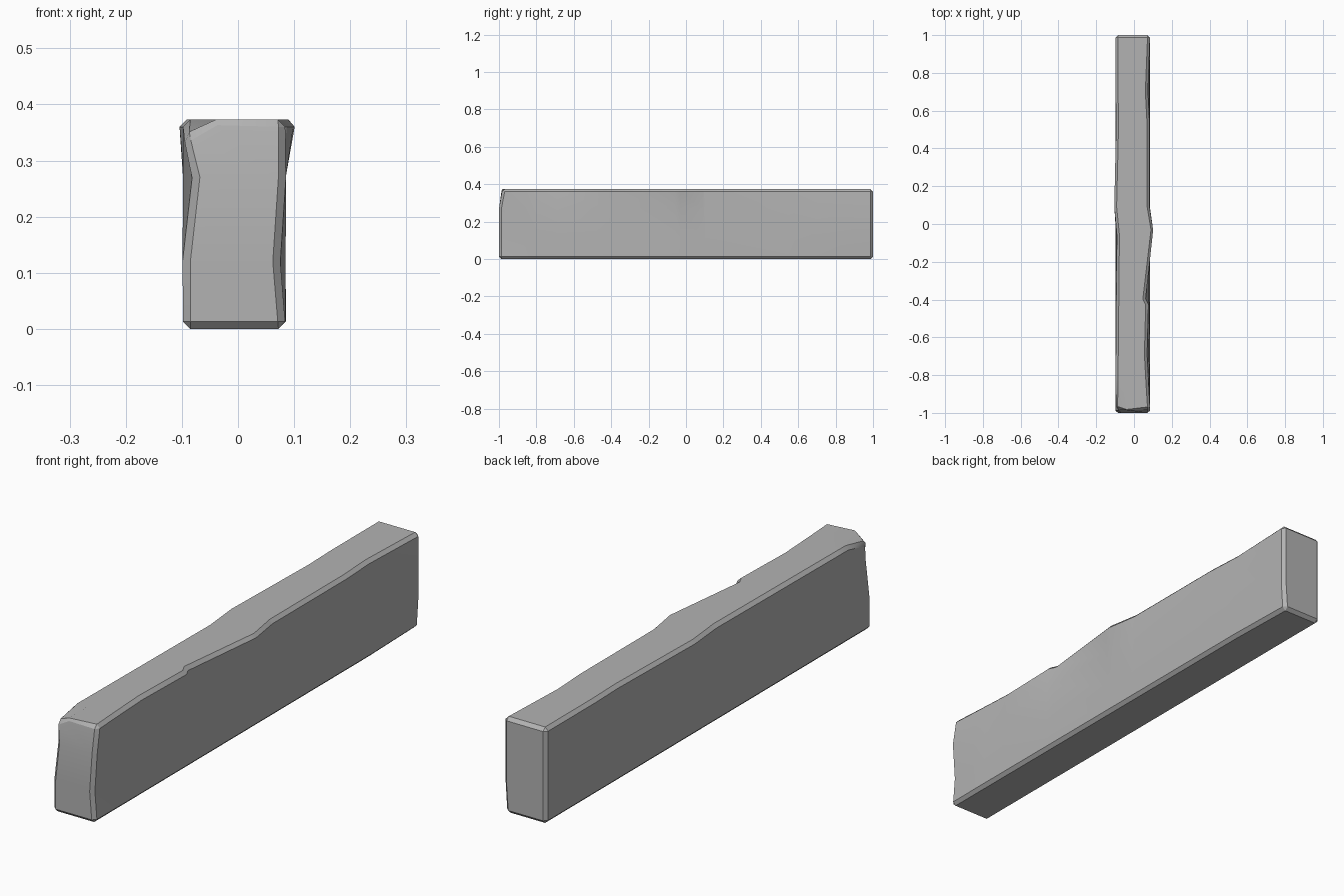
import bpy
import bmesh
import math

old = bpy.data.objects.get("Cube")
if old:
    bpy.data.objects.remove(old, do_unlink=True)

LEFT, RIGHT, HEIGHT, BEVEL = -0.098, 0.085, 0.373, 0.013
ROWS = (0.0, 0.12, 0.27)

# Worn top edges: (y, x) along each long side
EDGE_A = [(-1, -0.098), (-0.86, -0.098), (-0.06, -0.09), (0.09, -0.105),
          (0.55, -0.094), (0.7, -0.098), (1, -0.098)]
EDGE_B = [(-1, 0.085), (-0.8, 0.074), (-0.69, 0.068), (-0.425, 0.075), (-0.395, 0.06),
          (-0.03, 0.103), (0.1, 0.081), (0.55, 0.081), (0.7, 0.073), (1, 0.085)]


def sample(path, y):
    for (y0, x0), (y1, x1) in zip(path, path[1:]):
        if y <= y1:
            return x0 + (x1 - x0) * (y - y0) / (y1 - y0)
    return path[-1][1]


def side_x(base, top, z):
    # Dents fade down the face, while bulges stay near the top
    dent = abs(top) < abs(base)
    fade = 0.3 if dent and z > 0.2 else 0.0
    return base + (top - base) * fade


bm = bmesh.new()
stations = sorted({y for y, x in EDGE_A + EDGE_B})
rings = []
for y in stations:
    a, b = sample(EDGE_A, y), sample(EDGE_B, y)
    pts = [[side_x(LEFT, a, z), y, z] for z in ROWS]
    pts += [[a, y, HEIGHT], [-0.04, y, HEIGHT], [b, y, HEIGHT]]
    pts += [[side_x(RIGHT, b, z), y, z] for z in reversed(ROWS)]
    if y == stations[0]:
        # Chipped corner and worn upright edges of the front end
        pts[3] = [LEFT, -0.975, 0.342]
        pts[4][1] = -0.995
        pts[5][1] = -0.98
        pts[2][0] = -0.081
        pts[7][0] = 0.075
    if y == stations[-1]:
        pts[8][0] = 0.077
    rings.append([bm.verts.new(p) for p in pts])

# Long faces between neighbouring sections
n = len(rings[0])
for r0, r1 in zip(rings, rings[1:]):
    for i in range(n):
        j = (i + 1) % n
        bm.faces.new((r0[i], r0[j], r1[j], r1[i]))

# End faces, split into rows
for r in (rings[0], rings[-1]):
    for ids in ((0, 8, 7, 1), (1, 7, 6, 2), (2, 6, 5, 4, 3)):
        bm.faces.new([r[i] for i in ids])
bmesh.ops.recalc_face_normals(bm, faces=bm.faces)

# Chamfer the four long edges and both end outlines
edges = []
for i in (0, 3, 5, 8):
    edges += [bm.edges.get((r0[i], r1[i])) for r0, r1 in zip(rings, rings[1:])]
for r in (rings[0], rings[-1]):
    edges += [bm.edges.get((r[i], r[(i + 1) % n])) for i in range(n)]
bmesh.ops.bevel(bm, geom=edges, offset=BEVEL, offset_type='OFFSET', segments=1,
                profile=0.5, affect='EDGES', clamp_overlap=False)

mesh = bpy.data.meshes.new("stone_beam")
bm.to_mesh(mesh)
bm.free()
beam = bpy.data.objects.new("stone_beam", mesh)
bpy.context.collection.objects.link(beam)

# Plain grey stone
stone = bpy.data.materials.new("grey_stone")
stone.use_nodes = True
colour = (0.45, 0.45, 0.45, 1)
stone.diffuse_color = colour
stone.node_tree.nodes["Principled BSDF"].inputs["Base Color"].default_value = colour
mesh.materials.append(stone)

bpy.ops.object.select_all(action='DESELECT')
beam.select_set(True)
bpy.context.view_layer.objects.active = beam
bpy.ops.object.shade_smooth_by_angle(angle=math.radians(30))
